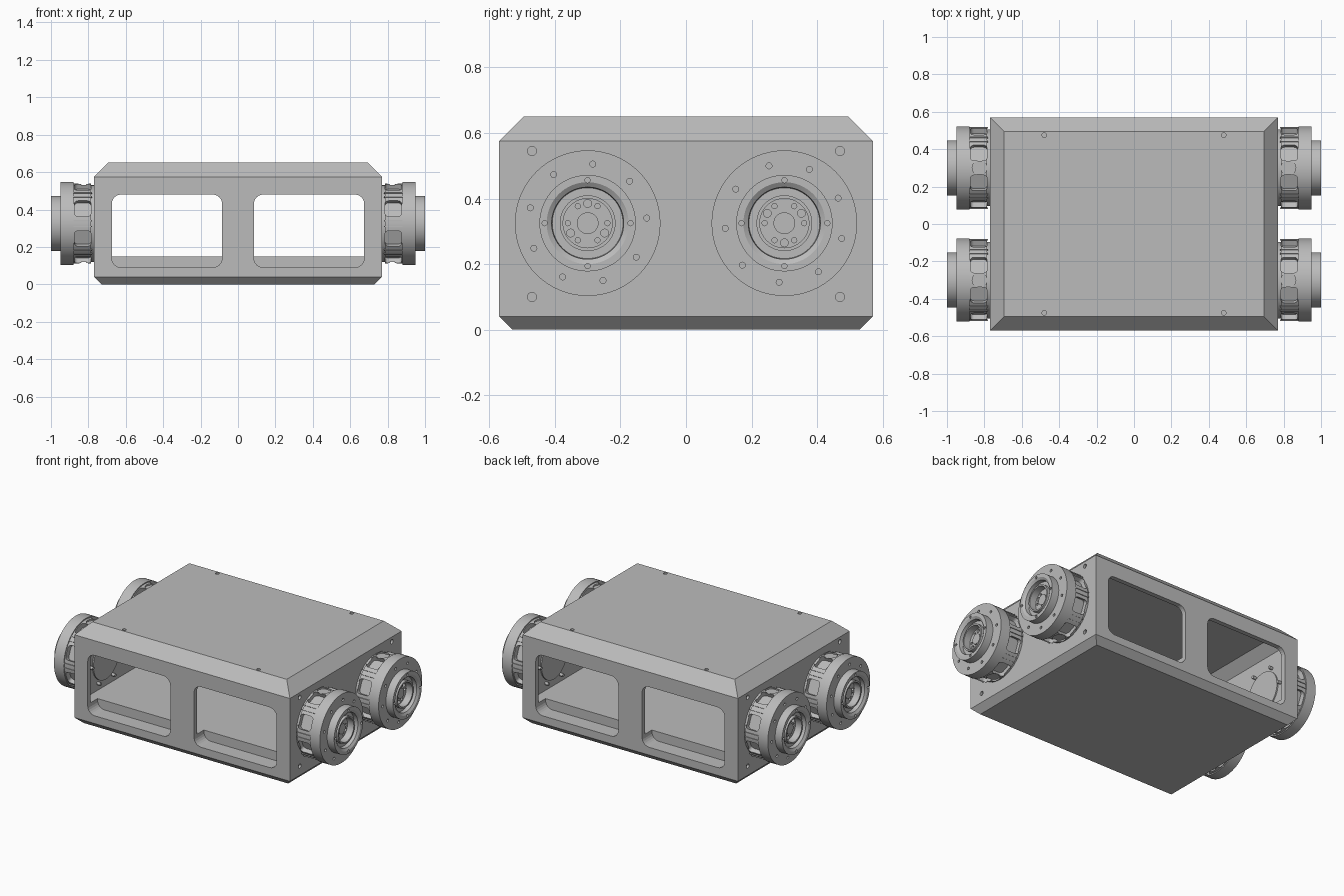
import bpy, bmesh
from math import sin, cos, pi, radians
from mathutils import Matrix, Vector

if "Cube" in bpy.data.objects:
    bpy.data.objects.remove(bpy.data.objects["Cube"])

grey = bpy.data.materials.new("machined_grey")
grey.use_nodes = True
grey.diffuse_color = (0.5, 0.5, 0.5, 1)
grey.node_tree.nodes["Principled BSDF"].inputs["Base Color"].default_value = (0.5, 0.5, 0.5, 1)


def finish(name, bm, smooth=False):
    bmesh.ops.recalc_face_normals(bm, faces=bm.faces)
    mesh = bpy.data.meshes.new(name)
    bm.to_mesh(mesh)
    bm.free()
    mesh.materials.append(grey)
    obj = bpy.data.objects.new(name, mesh)
    bpy.context.collection.objects.link(obj)
    if smooth:
        shade(obj)
    return obj


def select(obj):
    bpy.ops.object.select_all(action="DESELECT")
    obj.select_set(True)
    bpy.context.view_layer.objects.active = obj


def shade(obj):
    select(obj)
    bpy.ops.object.shade_smooth_by_angle(angle=radians(30))


def loft(bm, rings):
    """Closed solid through rings of matching points."""
    loops = [[bm.verts.new(p) for p in ring] for ring in rings]
    n = len(loops[0])
    for a, b in zip(loops, loops[1:]):
        for i in range(n):
            bm.faces.new((a[i], a[(i + 1) % n], b[(i + 1) % n], b[i]))
    bm.faces.new(loops[0][::-1])
    bm.faces.new(loops[-1])


def slab(levels):
    """Rectangular rings given as half width, half depth, height."""
    bm = bmesh.new()
    loft(bm, [[(-w, -d, z), (w, -d, z), (w, d, z), (-w, d, z)] for w, d, z in levels])
    return bm


def rounded(w, h, r, steps=6):
    """Outline of a rounded rectangle."""
    pts = []
    for k, (sx, sy) in enumerate(((1, 1), (-1, 1), (-1, -1), (1, -1))):
        for i in range(steps + 1):
            a = (k + i / steps) * pi / 2
            pts.append((sx * (w / 2 - r) + r * cos(a), sy * (h / 2 - r) + r * sin(a)))
    return pts


def cylinder(bm, centre, r, depth, axis="X", sides=16):
    rot = Matrix.Rotation(pi / 2, 4, "Y") if axis == "X" else Matrix()
    bmesh.ops.create_cone(bm, cap_ends=True, segments=sides, radius1=r, radius2=r,
                          depth=depth, matrix=Matrix.Translation(centre) @ rot)


def cut(obj, bm):
    cutter = finish("cutter", bm)
    cutter.hide_render = True
    mod = obj.modifiers.new("cut", "BOOLEAN")
    mod.operation, mod.solver, mod.object = "DIFFERENCE", "EXACT", cutter
    select(obj)
    bpy.ops.object.modifier_apply(modifier=mod.name)
    bpy.data.objects.remove(cutter)


# Chassis shell with chamfered top and bottom edges
W, D = 0.77, 0.57
chassis = finish("chassis", slab([(W - .04, D - .04, 0), (W, D, .04), (W, D, .575),
                                  (W - .075, D - .075, .65)]))
cut(chassis, slab([(W - .03, D - .03, .15), (W - .03, D - .03, .55),
                   (W - .09, D - .09, .61)]))

# Two window openings in the front and the back
bm = bmesh.new()
for x in (-0.38, 0.38):
    for s in (-1, 1):
        loft(bm, [[(x + u, y * s, .285 + v) for u, v in rounded(.59, .39, .05)]
                  for y in (.47, .7)])
cut(chassis, bm)

# Screw holes in the lid and side walls
bm = bmesh.new()
for sx in (-1, 1):
    for sy in (-1, 1):
        cylinder(bm, (.48 * sx, .475 * sy, .65), .012, .03, "Z")
        for z in (.10, .545):
            cylinder(bm, (W * sx, .47 * sy, z), .014, .03)
cut(chassis, bm)

# Wheel hub turned about the x axis
profile = [(.765, .205), (.785, .205), (.785, .215), (.88, .215), (.88, .222), (.95, .222),
           (.95, .147), (1, .147), (1, .125), (.99, .11), (.965, .108), (.965, .085),
           (.985, .085), (.985, .075), (.94, .075), (.94, .033), (.955, .033)]
bm = bmesh.new()
SIDES = 64
loft(bm, [[(x, r * cos(2 * pi * i / SIDES), r * sin(2 * pi * i / SIDES))
           for i in range(SIDES)] for x, r in profile])
hub = finish("wheel_hub", bm)

# Rounded pockets around the drum, with round ports at top and bottom
bm = bmesh.new()
for k in range(8):
    turn = Matrix.Rotation((k + .5) * pi / 4, 3, "X")
    loft(bm, [[turn @ Vector((.83 + u, v, z)) for u, v in rounded(.09, .09, .02)]
              for z in (.18, .25)])
cut(hub, bm)
bm = bmesh.new()
for s in (-1, 1):
    cylinder(bm, (.825, 0, s * .22), .04, .03, "Z", 24)
cut(hub, bm)


# Bolt holes on the rim, hub collar and centre plate
def bolt_circle(bm, x, radius, count, start, r):
    for k in range(count):
        a = radians(start) + 2 * pi * k / count
        cylinder(bm, (x, radius * cos(a), radius * sin(a)), r, .03)


bm = bmesh.new()
bolt_circle(bm, .95, .181, 9, 5, .009)
bolt_circle(bm, 1, .131, 4, 0, .008)
bolt_circle(bm, .94, .06, 6, 0, .008)
bolt_circle(bm, .94, .06, 3, 90, .012)
cut(hub, bm)

# Narrow ribs between the pockets
bm = bmesh.new()
for k in range(8):
    for off in (-.015, .015):
        m = Matrix.Rotation(k * pi / 4, 4, "X") @ Matrix.Translation((.83, off, .215))
        if k % 4:
            bmesh.ops.create_cube(bm, size=1, matrix=m @ Matrix.Diagonal((.1, .006, .008, 1)))
ribs = finish("hub_ribs", bm)
shade(hub)

# Place the four hubs, turning each to face outward
for part in (hub, ribs):
    for name, y, turn in (("left_front", -.3, Matrix()),
                          ("left_back", .3, Matrix.Rotation(pi, 4, "X")),
                          ("right_front", -.3, Matrix.Rotation(pi, 4, "Z")),
                          ("right_back", .3, Matrix.Rotation(pi, 4, "Y"))):
        copy = bpy.data.objects.new(name + "_" + part.name, part.data)
        copy.matrix_world = Matrix.Translation((0, y, .325)) @ turn
        bpy.context.collection.objects.link(copy)
    bpy.data.objects.remove(part)

# Bearing plates on the inside walls
bm = bmesh.new()
for sx in (-1, 1):
    for y in (-.3, .3):
        cylinder(bm, (.737 * sx, y, .325), .13, .01, "X", 48)
        for k in range(6):
            a = k * pi / 3
            cylinder(bm, (.73 * sx, y + .15 * cos(a), .325 + .15 * sin(a)), .01, .025)
finish("inner_bearing_plates", bm, True)
